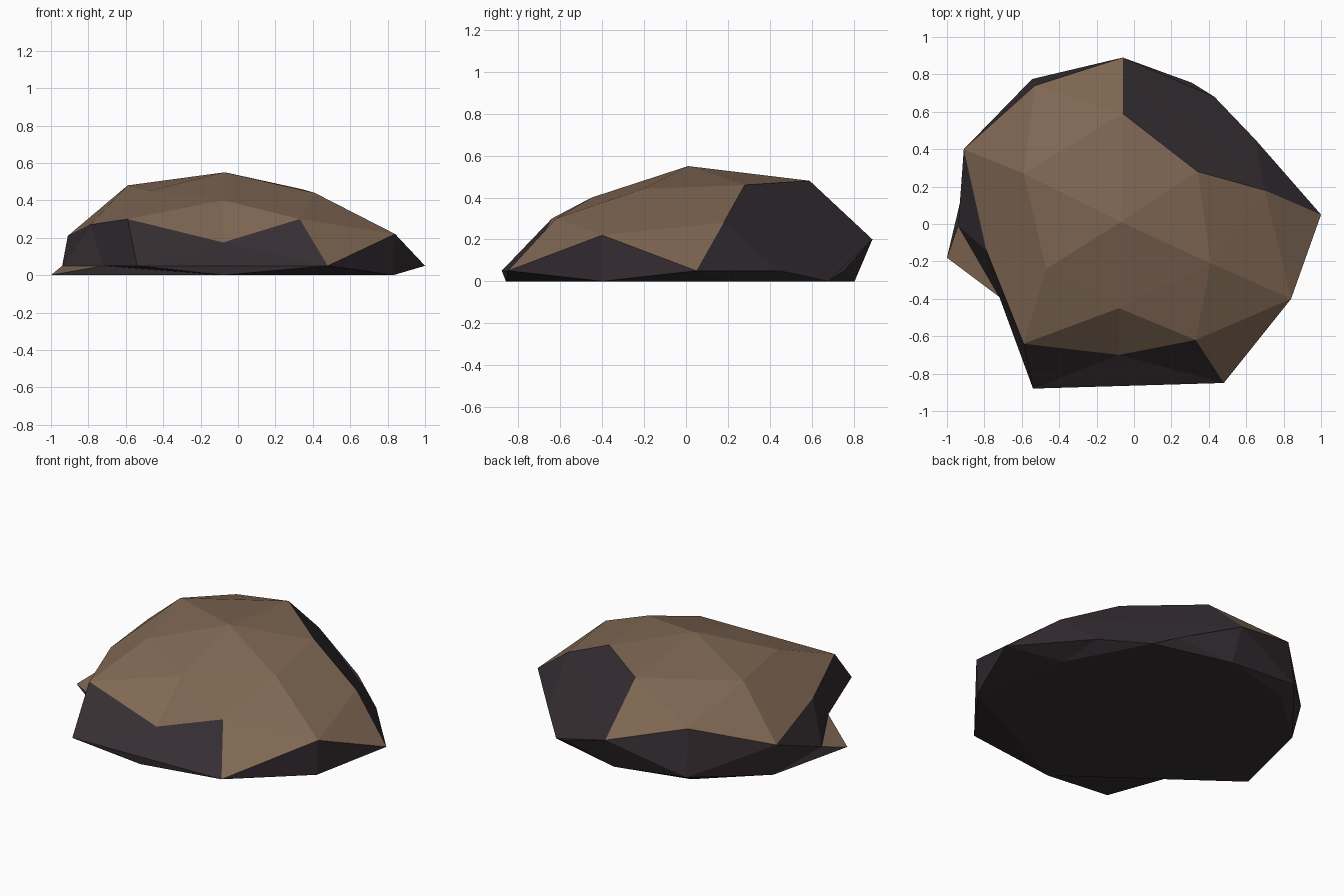
import bpy, bmesh
from mathutils import Vector

if "Cube" in bpy.data.objects:
    bpy.data.objects.remove(bpy.data.objects["Cube"])

# Contour rings, all running clockwise from the west side
apex = (-.07, .01, .55)
crown = [(-.59, .27, .48), (-.06, .59, .48), (.34, .28, .46),
         (.41, -.21, .44), (-.08, -.45, .40), (-.47, -.24, .45)]
shoulder = [(-.91, .40, .21), (-.53, .74, .34), (-.06, .89, .20),
            (.70, .18, .28), (.84, -.40, .22), (.33, -.62, .30),
            (-.08, -.70, .175), (-.59, -.64, .30), (-.79, -.14, .27)]
lip = [(-.87, .37, 0), (-.545, .775, .05), (-.06, .805, 0), (.31, .755, .05),
       (.43, .68, 0), (.65, .45, .05), (1, .05, .05), (.83, -.40, 0),
       (.48, -.85, .05), (-.54, -.88, .05), (-.72, -.39, .05), (-.94, -.01, .05)]
base = [(-.87, .37, 0), (-.52, .69, 0), (-.06, .805, 0), (.43, .68, 0),
        (.69, .195, 0), (.83, -.40, 0), (-.08, -.86, 0), (-1, -.18, 0)]

EARTH, STONE = 0, 1
bm = bmesh.new()
verts = {}


def vert(p):
    if p not in verts:
        verts[p] = bm.verts.new(p)
    return verts[p]


def face(points, mat):
    if len(set(points)) == len(points):
        bm.faces.new([vert(p) for p in points]).material_index = mat


def stitch(a, b, mat, exceptions=()):
    """Join two closed rings with triangles along the shortest diagonals."""
    i = j = count = 0
    while i < len(a) or j < len(b):
        p, q = a[i % len(a)], b[j % len(b)]
        pn, qn = a[(i + 1) % len(a)], b[(j + 1) % len(b)]
        da = (Vector(pn) - Vector(q)).length if i < len(a) else 99
        db = (Vector(qn) - Vector(p)).length if j < len(b) else 99
        m = 1 - mat if count in exceptions else mat
        if da < db:
            face((p, pn, q), m)
            i += 1
        else:
            face((p, qn, q), m)
            j += 1
        count += 1


# Top fan, sloping sides, undercut and floor
for k, p in enumerate(crown):
    face((apex, crown[(k + 1) % len(crown)], p), EARTH)
stitch(crown, shoulder, EARTH, {3, 4})
stitch(shoulder, lip, STONE, {9, 12})
stitch(lip, base, STONE, {17})
face(tuple(base), STONE)
bmesh.ops.recalc_face_normals(bm, faces=bm.faces[:])

mesh = bpy.data.meshes.new("rock_mound")
bm.to_mesh(mesh)
bm.free()

# Brown earth and dark stone
for name, color in (("earth", (.216, .138, .089, 1)), ("stone", (.037, .028, .033, 1))):
    mat = bpy.data.materials.new(name)
    mat.diffuse_color = color
    mat.use_nodes = True
    mat.node_tree.nodes["Principled BSDF"].inputs["Base Color"].default_value = mat.diffuse_color
    mesh.materials.append(mat)
rock = bpy.data.objects.new("rock_mound", mesh)
bpy.context.collection.objects.link(rock)
